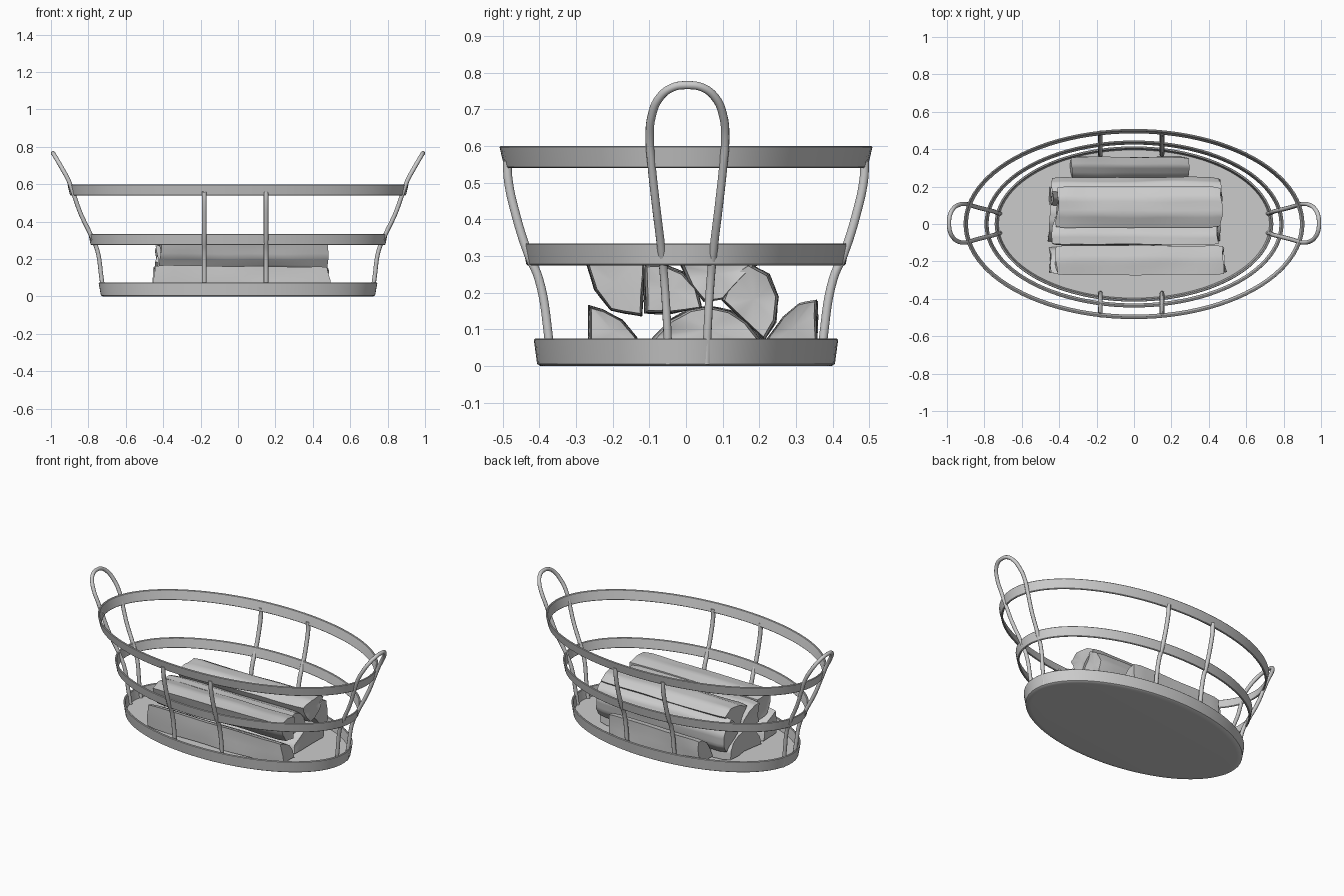
import bpy, bmesh, math
from mathutils import Vector, noise

if "Cube" in bpy.data.objects:
    bpy.data.objects.remove(bpy.data.objects["Cube"])


def finish(name, bm, angle=35):
    bmesh.ops.recalc_face_normals(bm, faces=bm.faces)
    me = bpy.data.meshes.new(name)
    bm.to_mesh(me)
    bm.free()
    ob = bpy.data.objects.new(name, me)
    bpy.context.collection.objects.link(ob)
    bpy.ops.object.select_all(action='DESELECT')
    ob.select_set(True)
    bpy.context.view_layer.objects.active = ob
    bpy.ops.object.shade_smooth_by_angle(angle=math.radians(angle))
    return ob


def ellipse_lathe(name, rows, closed, n=96):
    """Sweep (rx, ry, z) rows round z; closed makes a band, open gets end caps."""
    bm = bmesh.new()
    rings = [[bm.verts.new((rx * math.cos(2 * math.pi * i / n),
                            ry * math.sin(2 * math.pi * i / n), z))
              for i in range(n)] for rx, ry, z in rows]
    pairs = list(zip(rings, rings[1:]))
    if closed:
        pairs.append((rings[-1], rings[0]))
    else:
        bm.faces.new(rings[0])
        bm.faces.new(rings[-1])
    for a, b in pairs:
        for i in range(n):
            j = (i + 1) % n
            bm.faces.new((a[i], a[j], b[j], b[i]))
    return finish(name, bm)


def band(name, rx, ry, z0, z1, flare, t=0.011, c=0.003):
    def row(inset, z):
        k = inset + flare * (z1 - z) / (z1 - z0)
        return rx - k, ry - k, z
    ellipse_lathe(name, [row(c, z0), row(0, z0 + c), row(0, z1 - c), row(c, z1),
                         row(t - c, z1), row(t, z1 - c), row(t, z0 + c), row(t - c, z0)], True)


def rod(name, pts, r):
    cu = bpy.data.curves.new(name, 'CURVE')
    cu.dimensions = '3D'
    cu.bevel_depth = r
    cu.bevel_resolution = 3
    cu.resolution_u = 6
    cu.use_fill_caps = True
    sp = cu.splines.new('BEZIER')
    sp.bezier_points.add(len(pts) - 1)
    for bp, p in zip(sp.bezier_points, pts):
        bp.co = p
        bp.handle_left_type = bp.handle_right_type = 'AUTO'
    ob = bpy.data.objects.new(name, cu)
    bpy.context.collection.objects.link(ob)
    bpy.ops.object.select_all(action='DESELECT')
    ob.select_set(True)
    bpy.context.view_layer.objects.active = ob
    bpy.ops.object.convert(target='MESH')
    bpy.ops.object.shade_smooth_by_angle(angle=math.radians(50))


def log(name, x0, x1, outline, seed, stations=18, sub=4):
    """Split log: a (y, z) outline run along x with a little bark noise."""
    prof = []
    for a, b in zip(outline, outline[1:] + outline[:1]):
        prof += [Vector(a).lerp(Vector(b), k / sub) for k in range(sub)]
    mid = sum(prof, Vector((0, 0))) / len(prof)
    bm = bmesh.new()
    rings = []
    for s in range(stations + 1):
        t = s / stations
        end = s in (0, stations)
        ring = []
        for p in prof:
            q = mid + (p - mid) * (0.93 if end else 1.0)
            co = Vector((x0 + (x1 - x0) * t, q.x, q.y))
            wob = noise.noise_vector(Vector((co.x * 4, co.y * 9, co.z * 9 + seed * 7.3)))
            co += Vector((wob.x * (0.02 if end else 0.005), wob.y * 0.006, wob.z * 0.006))
            ring.append(bm.verts.new(co))
        rings.append(ring)
    n = len(prof)
    for a, b in zip(rings, rings[1:]):
        for i in range(n):
            j = (i + 1) % n
            bm.faces.new((a[i], a[j], b[j], b[i]))
    for ring, x, d in ((rings[0], x0, 0.006), (rings[-1], x1, -0.006)):
        c = bm.verts.new((x + d, mid.x, mid.y))
        for i in range(n):
            bm.faces.new((ring[i], ring[(i + 1) % n], c))
    finish(name, bm, 40)


# Base tray with raised rim
ellipse_lathe("base_tray", [(0.70, 0.375, 0.0), (0.725, 0.398, 0.001), (0.733, 0.406, 0.006),
                            (0.745, 0.415, 0.072), (0.742, 0.412, 0.075),
                            (0.736, 0.406, 0.075), (0.733, 0.403, 0.072),
                            (0.724, 0.396, 0.014)], False)

# Flared hoops
band("middle_hoop", 0.80, 0.447, 0.275, 0.335, 0.012)
band("top_hoop", 0.912, 0.509, 0.54, 0.60, 0.014)

# Upright posts, front and back
for side, label in ((-1, "front"), (1, "back")):
    for x in (-0.18, 0.15):
        yz = [(0.370, 0.012), (0.376, 0.09), (0.402, 0.24), (0.430, 0.305),
              (0.466, 0.42), (0.485, 0.51), (0.487, 0.56)]
        rod(f"{label}_post", [(x, side * y, z) for y, z in yz], 0.0125)

# Arched handles at both ends
leg = [(0.716, 0.052, 0.006), (0.730, 0.055, 0.10), (0.752, 0.064, 0.245),
       (0.785, 0.072, 0.325), (0.840, 0.086, 0.44), (0.880, 0.098, 0.55),
       (0.906, 0.103, 0.62), (0.938, 0.098, 0.68), (0.968, 0.076, 0.732),
       (0.985, 0.040, 0.760)]
for side, label in ((-1, "left"), (1, "right")):
    path = leg + [(0.989, 0, 0.766)] + [(x, -y, z) for x, y, z in reversed(leg)]
    rod(f"{label}_handle", [(side * x, y + 0.004, z) for x, y, z in path], 0.0115)

# Bottom row of split logs
log("log_lower_front", -0.45, 0.485, [(-0.263, 0.02), (-0.263, 0.163), (-0.225, 0.152),
    (-0.175, 0.125), (-0.135, 0.078), (-0.12, 0.02)], 1)
log("log_lower_middle", -0.45, 0.46, [(-0.10, 0.02), (-0.09, 0.075), (-0.045, 0.125),
    (0.01, 0.155), (0.06, 0.163), (0.12, 0.15), (0.17, 0.118), (0.205, 0.075), (0.21, 0.02)], 2)
log("log_lower_back", -0.335, 0.285, [(0.20, 0.02), (0.225, 0.08), (0.265, 0.135),
    (0.31, 0.168), (0.358, 0.178), (0.358, 0.02)], 3)

# Upper row of split logs
log("log_upper_front", -0.415, 0.48, [(-0.272, 0.285), (-0.25, 0.21), (-0.205, 0.155),
    (-0.12, 0.135), (-0.115, 0.28), (-0.19, 0.292)], 4)
log("log_upper_middle", -0.43, 0.45, [(-0.112, 0.145), (-0.04, 0.145), (0.043, 0.156),
    (0.03, 0.21), (-0.01, 0.255), (-0.06, 0.275), (-0.11, 0.275)], 5)
log("log_upper_back", -0.44, 0.46, [(0.098, 0.18), (0.15, 0.13), (0.215, 0.073),
    (0.243, 0.12), (0.25, 0.19), (0.225, 0.25), (0.17, 0.28), (0.13, 0.25)], 6)
log("log_top", -0.41, 0.47, [(-0.02, 0.285), (0.015, 0.22), (0.05, 0.178), (0.10, 0.185),
    (0.15, 0.235), (0.20, 0.285), (0.14, 0.315), (0.05, 0.315)], 7)
